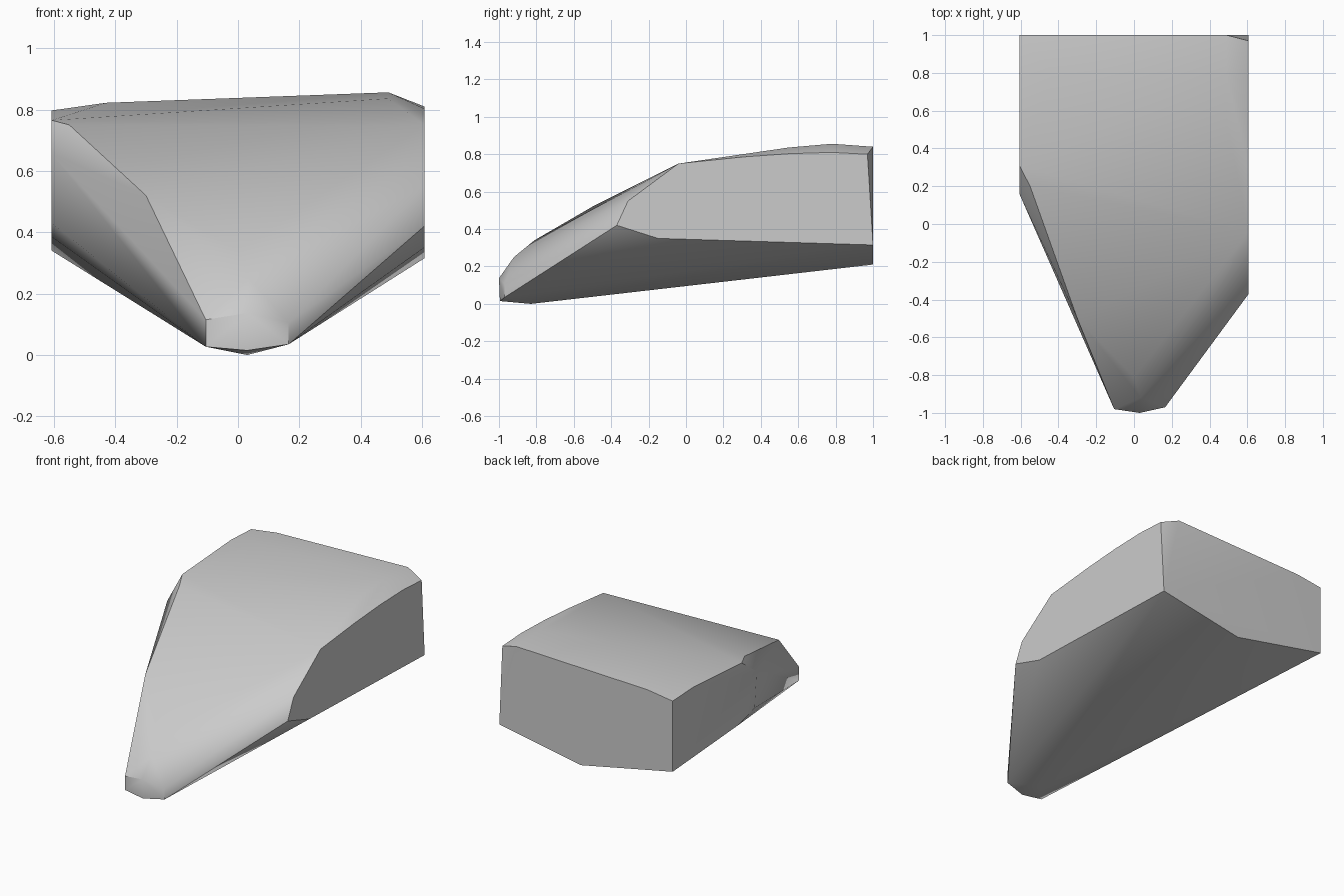
import bpy
import bmesh
import math

cube = bpy.data.objects.get("Cube")
if cube:
    bpy.data.objects.remove(cube, do_unlink=True)

SIDE = 0.607  # half width, shared by both flat flanks

# Blunt nose rim and the ridge climbing from it
nose = [(-0.105, -0.98, 0.027), (-0.105, -0.98, 0.115), (0.03, -1, 0.137),
        (0.165, -0.97, 0.105), (0.165, -0.97, 0.035), (0.03, -0.995, 0.015)]
ridge = [(0.035, -0.92, 0.25), (0.0, -0.81, 0.34), (-0.3, -0.5, 0.52), (-0.55, 0.2, 0.75)]

# Flank outlines as (y, z)
left_flank = [(1, 0.315), (-0.15, 0.35), (-0.37, 0.42), (-0.31, 0.55),
              (-0.04, 0.75), (0.3, 0.785), (0.55, 0.803), (0.78, 0.81), (0.97, 0.8)]
right_flank = [(1, 0.34), (0.34, 0.385), (0.18, 0.43), (0.16, 0.655),
               (0.31, 0.765), (0.8, 0.797), (1, 0.787)]

# Keel line and crown of the roof
keel = [(0.03, -0.83, 0.0), (0.035, 1, 0.21)]
crown = [(0.49, 0.55, 0.836), (0.49, 0.78, 0.856), (0.49, 1, 0.84),
         (-0.43, 0.8, 0.822), (-0.43, 1, 0.812)]

points = nose + ridge + keel + crown
points += [(SIDE, y, z) for y, z in left_flank]
points += [(-SIDE, y, z) for y, z in right_flank]

# Wrap the outline points in a faceted shell
bm = bmesh.new()
for p in points:
    bm.verts.new(p)
hull = bmesh.ops.convex_hull(bm, input=bm.verts)
loose = {g for g in hull["geom_interior"] + hull["geom_unused"]
         if isinstance(g, bmesh.types.BMVert)}
bmesh.ops.delete(bm, geom=list(loose), context="VERTS")
bmesh.ops.dissolve_limit(bm, angle_limit=math.radians(1), verts=bm.verts, edges=bm.edges)
bmesh.ops.recalc_face_normals(bm, faces=bm.faces)
mesh = bpy.data.meshes.new("wedge_body")
bm.to_mesh(mesh)
bm.free()

body = bpy.data.objects.new("wedge_body", mesh)
bpy.context.collection.objects.link(body)

# Plain grey surface
grey = bpy.data.materials.new("plain_grey")
grey.use_nodes = True
colour = (0.6, 0.6, 0.6, 1)
grey.diffuse_color = colour
grey.node_tree.nodes["Principled BSDF"].inputs["Base Color"].default_value = colour
mesh.materials.append(grey)

# Soft roof and keel, crisp rims
bpy.ops.object.select_all(action="DESELECT")
body.select_set(True)
bpy.context.view_layer.objects.active = body
bpy.ops.object.shade_smooth_by_angle(angle=math.radians(35))
